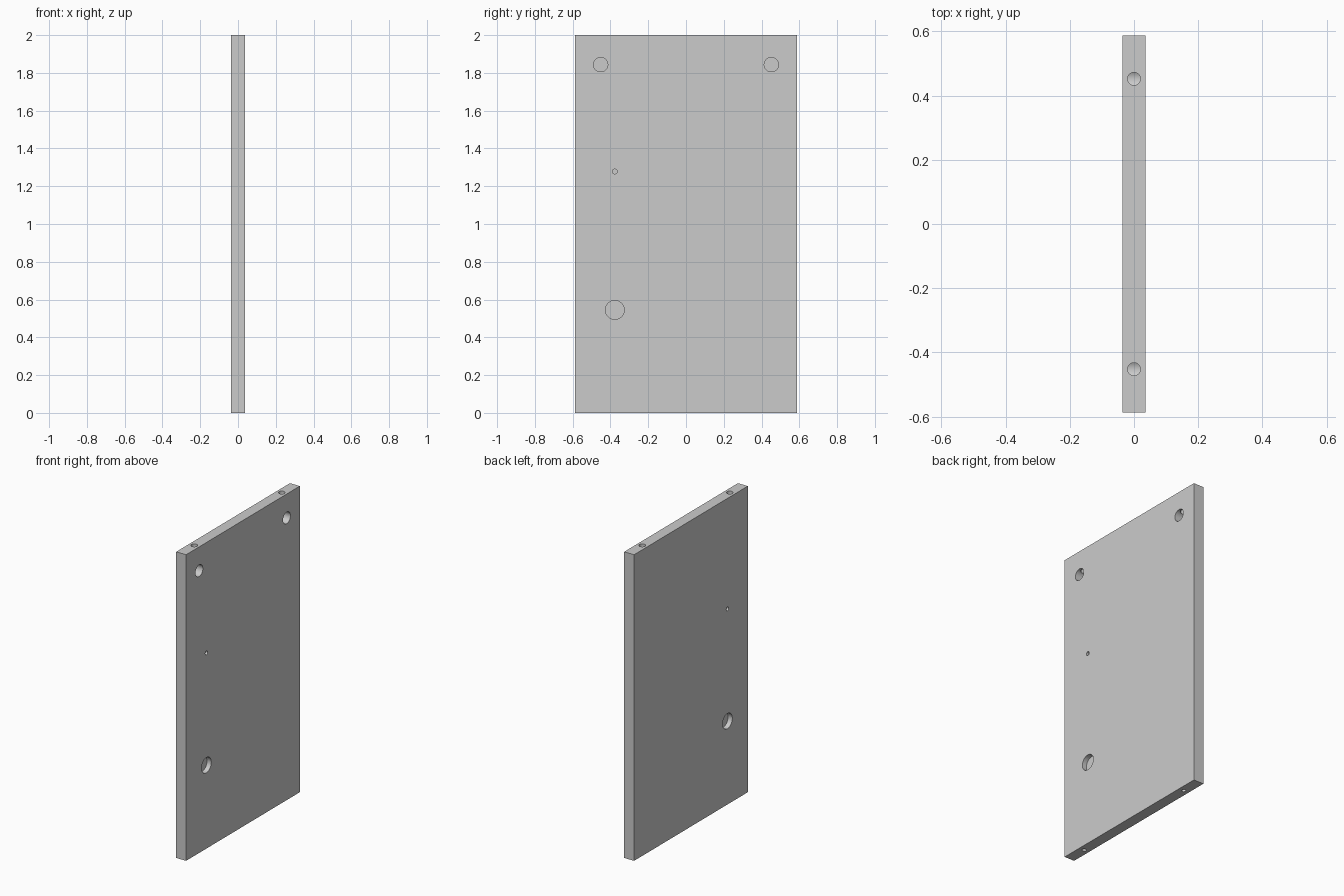
import bpy, math
from mathutils import Vector

if "Cube" in bpy.data.objects:
    bpy.data.objects.remove(bpy.data.objects["Cube"])

T, W, H = 0.0715, 1.174, 2.0   # thickness, width, height
F = T / 2                      # face offset

# panel
bpy.ops.mesh.primitive_cube_add(size=1, location=(0, 0, H / 2))
panel = bpy.context.object
panel.name = "side_panel"
panel.scale = (T, W, H)
bpy.ops.object.transform_apply(location=True, rotation=False, scale=True)


def drill(name, start, end, radius):
    """Cut a round flat-bottomed hole between two points."""
    a, b = Vector(start), Vector(end)
    bpy.ops.mesh.primitive_cylinder_add(
        vertices=48, radius=radius, depth=(b - a).length, location=(a + b) / 2,
        rotation=(b - a).to_track_quat('Z', 'Y').to_euler())
    cutter = bpy.context.object
    cutter.name = name
    cutter.hide_render = True
    mod = panel.modifiers.new(name, 'BOOLEAN')
    mod.object = cutter
    mod.operation = 'DIFFERENCE'
    mod.solver = 'EXACT'
    bpy.context.view_layer.objects.active = panel
    bpy.ops.object.modifier_apply(modifier=name)
    bpy.data.objects.remove(cutter, do_unlink=True)


for y in (-0.452, 0.452):
    # fastener pocket in the right face, bolt bore from the top edge into it
    drill("pocket_cutter", (F + 0.02, y, 1.844), (F - 0.058, y, 1.844), 0.038)
    drill("bolt_cutter", (0, y, H + 0.02), (0, y, 1.85), 0.02)
    # pilot hole in the bottom edge
    drill("pilot_cutter", (0, y, -0.02), (0, y, 0.12), 0.0125)

# blind holes on both faces
for s in (-1, 1):
    for z, r in ((1.278, 0.0127), (0.545, 0.05)):
        drill("face_cutter", (s * (F + 0.02), -0.377, z),
              (s * (F - 0.031), -0.377, z), r)

# smooth hole walls, sharp edges
bpy.ops.object.select_all(action='DESELECT')
panel.select_set(True)
bpy.context.view_layer.objects.active = panel
bpy.ops.object.shade_smooth_by_angle(angle=math.radians(30))
